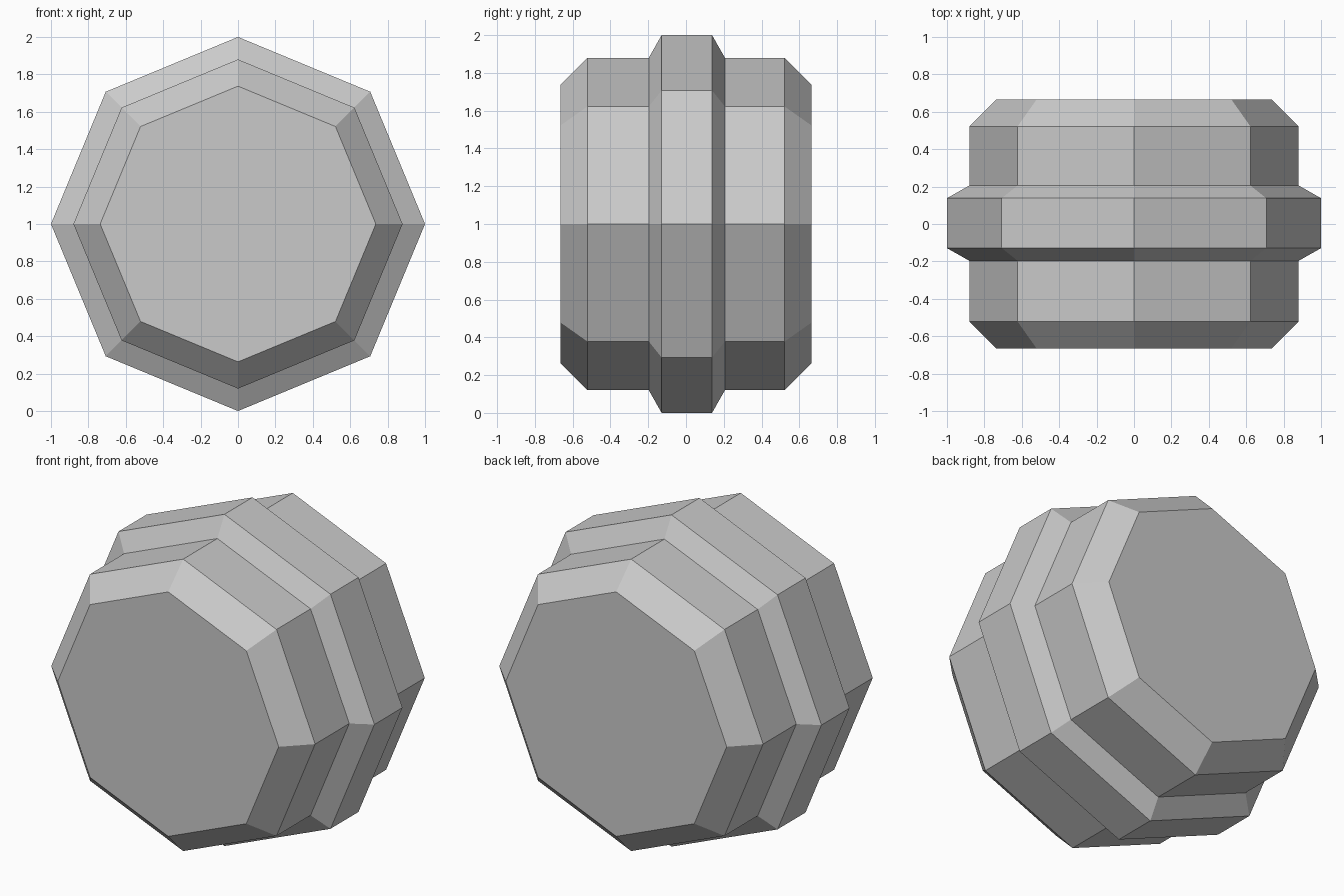
import bpy
import bmesh
from math import sin, cos, pi

cube = bpy.data.objects.get("Cube")
if cube:
    bpy.data.objects.remove(cube, do_unlink=True)

# Plain grey
grey = bpy.data.materials.new("light_grey")
grey.use_nodes = True
colour = (0.59, 0.59, 0.59, 1)
grey.diffuse_color = colour
grey.node_tree.nodes["Principled BSDF"].inputs["Base Color"].default_value = colour

# Profile along the barrel axis: (y, radius), front to back
PROFILE = [(-0.665, 0.737), (-0.522, 0.88), (-0.197, 0.88), (-0.129, 1.0),
           (0.138, 1.0), (0.206, 0.88), (0.522, 0.88), (0.665, 0.737)]
SIDES = 8


def lathe(name, profile, material):
    """Faceted solid of revolution around the y axis, closed at both ends."""
    bm = bmesh.new()
    rings = []
    for y, r in profile:
        angles = [2 * pi * i / SIDES for i in range(SIDES)]
        rings.append([bm.verts.new((r * sin(a), y, 1 + r * cos(a))) for a in angles])
    for a, b in zip(rings, rings[1:]):
        for i in range(SIDES):
            j = (i + 1) % SIDES
            bm.faces.new((a[i], a[j], b[j], b[i]))
    bm.faces.new(rings[0])
    bm.faces.new(rings[-1])
    bmesh.ops.recalc_face_normals(bm, faces=bm.faces[:])
    mesh = bpy.data.meshes.new(name)
    bm.to_mesh(mesh)
    bm.free()
    mesh.materials.append(material)
    obj = bpy.data.objects.new(name, mesh)
    bpy.context.scene.collection.objects.link(obj)
    return obj


# Octagonal barrel with bevelled ends and a raised middle band
lathe("octagonal_barrel", PROFILE, grey)
